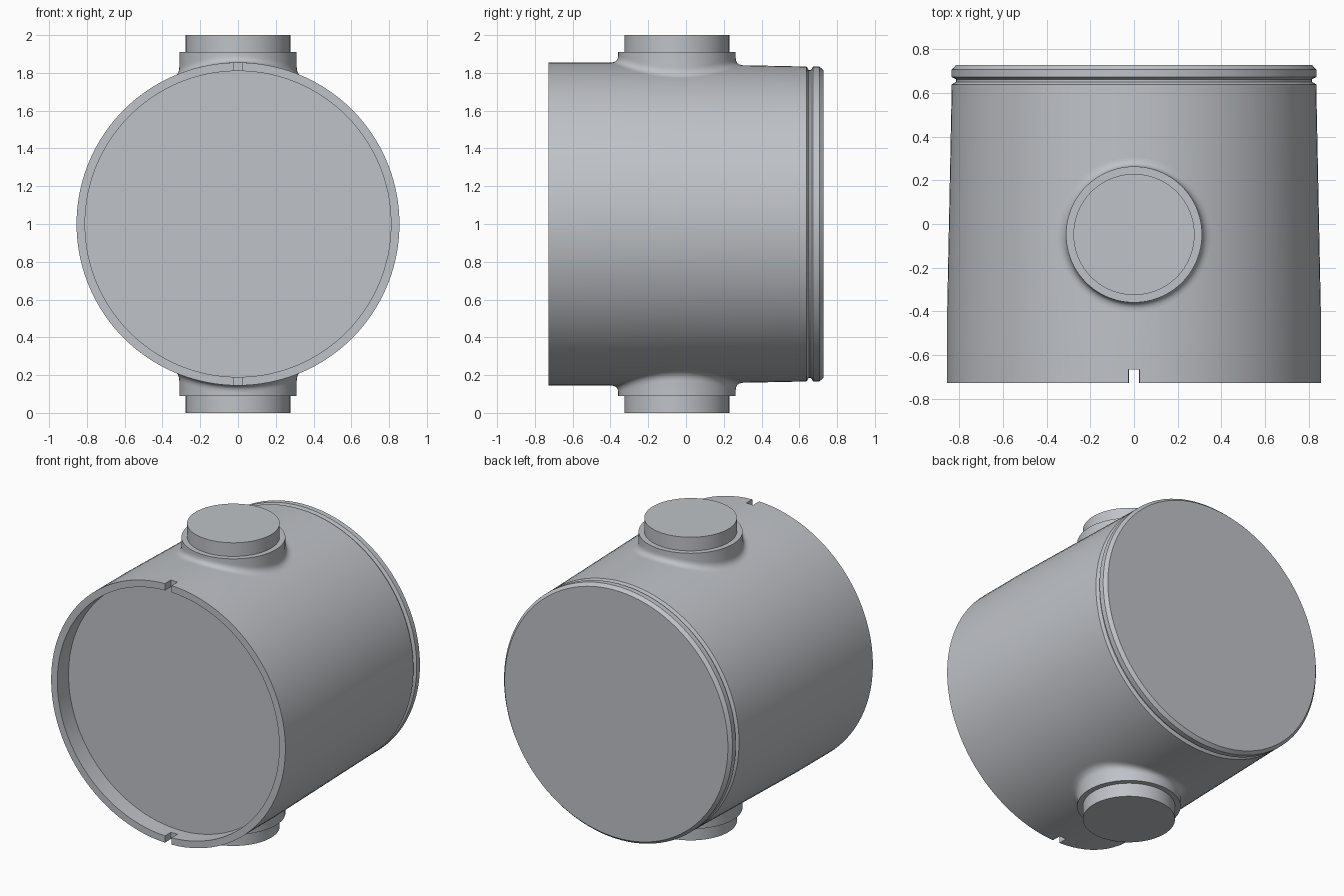
import bpy, bmesh, math

if "Cube" in bpy.data.objects:
    bpy.data.objects.remove(bpy.data.objects["Cube"], do_unlink=True)

# Single light grey finish
grey = bpy.data.materials.new("light_grey")
grey.use_nodes = True
COLOR = (0.52, 0.54, 0.57, 1)
grey.diffuse_color = COLOR
grey.node_tree.nodes["Principled BSDF"].inputs["Base Color"].default_value = COLOR

AXIS_Z = 1.0          # height of the barrel axis
HALF = 0.727          # half length of the barrel
R_FRONT, R_BACK = 0.855, 0.834
TAPER_START, TAPER_END = -0.4, 0.638


def body_radius(y):
    t = min(max((y - TAPER_START) / (TAPER_END - TAPER_START), 0), 1)
    return R_FRONT + t * (R_BACK - R_FRONT)


def finish(name, bm, angle=30):
    bmesh.ops.recalc_face_normals(bm, faces=bm.faces)
    mesh = bpy.data.meshes.new(name)
    bm.to_mesh(mesh)
    bm.free()
    mesh.materials.append(grey)
    obj = bpy.data.objects.new(name, mesh)
    bpy.context.collection.objects.link(obj)
    bpy.ops.object.select_all(action="DESELECT")
    obj.select_set(True)
    bpy.context.view_layer.objects.active = obj
    bpy.ops.object.shade_smooth_by_angle(angle=math.radians(angle))
    return obj


def make_barrel():
    """Lathed barrel with a recessed front, two rim notches and a rear groove."""
    segs, notch_y = 108, -0.665
    profile = [
        (0.81, -0.61), (0.81, notch_y), (0.81, -HALF),        # recess wall
        (R_FRONT, -HALF), (R_FRONT, notch_y),                 # front rim
        (R_FRONT, TAPER_START),
        (body_radius(0.1), 0.1), (R_BACK, TAPER_END),         # tapered wall
        (0.815, 0.65), (0.815, 0.662),                        # groove
        (R_BACK, 0.672), (R_BACK, 0.706), (0.815, HALF),      # rear lip
    ]
    bm = bmesh.new()
    rings = []
    for i in range(segs):
        a = math.tau * (i - 0.5) / segs
        rings.append([bm.verts.new((r * math.sin(a), y, AXIS_Z + r * math.cos(a)))
                      for r, y in profile])
    for i in range(segs):
        a, b = rings[i], rings[(i + 1) % segs]
        notched = i in (0, segs // 2)
        for k in range(len(profile) - 1):
            if not (notched and k in (1, 2, 3)):
                bm.faces.new((a[k], a[k + 1], b[k + 1], b[k]))
        if notched:
            bm.faces.new((a[1], a[4], b[4], b[1]))
            bm.faces.new(a[1:5])
            bm.faces.new(b[1:5])
    # Recess floor and rear disc
    bm.faces.new([ring[0] for ring in rings])
    bm.faces.new([ring[-1] for ring in rings])
    return finish("barrel", bm, 25)


def make_port(name, side):
    """Stepped round port blended into the barrel; side is +1 top, -1 bottom."""
    segs, steps = 96, 8
    cy, r_cap, r_collar, fillet = -0.048, 0.277, 0.311, 0.04
    bm = bmesh.new()
    rings = []

    def surface(r, a):
        x, y = r * math.cos(a), cy + r * math.sin(a)
        return math.sqrt(body_radius(y) ** 2 - x * x)

    for i in range(segs):
        a = math.tau * i / segs
        base = surface(r_collar, a)
        start = (r_collar, min(base + fillet, 0.9))
        end = (r_collar + fillet, surface(r_collar + fillet, a))
        points = [(r_cap, 1.0), (r_cap, 0.91), (r_collar, 0.91)]
        for s in range(steps + 1):
            t = s / steps
            w = ((1 - t) ** 2, 2 * t * (1 - t), t * t)
            points.append((w[0] * start[0] + w[1] * r_collar + w[2] * end[0],
                           w[0] * start[1] + w[1] * base + w[2] * end[1]))
        rings.append([bm.verts.new((r * math.cos(a), cy + r * math.sin(a),
                                    AXIS_Z + side * h)) for r, h in points])
    for i in range(segs):
        a, b = rings[i], rings[(i + 1) % segs]
        for k in range(len(a) - 1):
            bm.faces.new((a[k], a[k + 1], b[k + 1], b[k]))
    bm.faces.new([ring[0] for ring in rings])
    return finish(name, bm, 35)


make_barrel()
make_port("top_port", 1)
make_port("bottom_port", -1)
